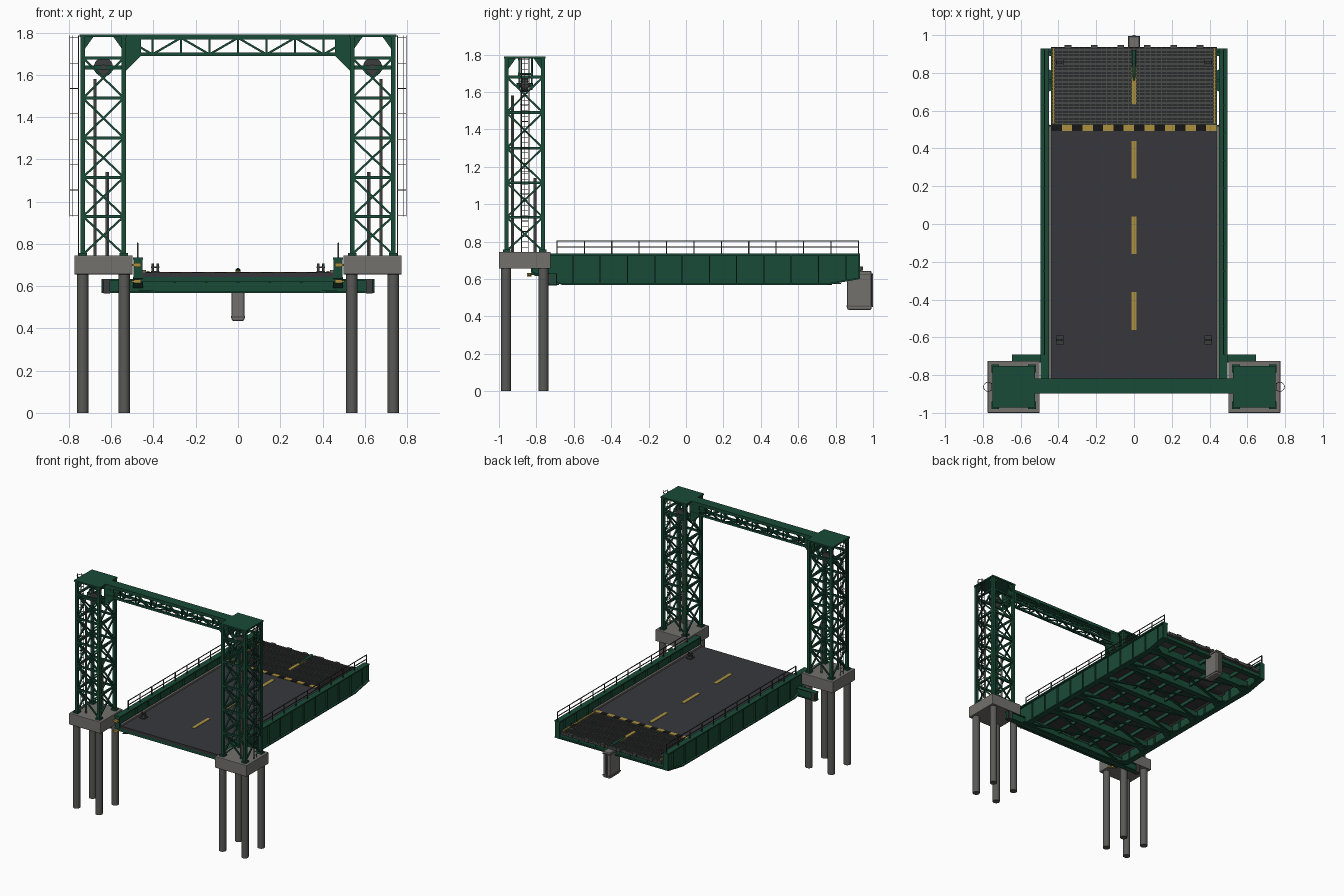
import bpy, bmesh, math
from mathutils import Vector, Matrix

def mat(name, c):
    m = bpy.data.materials.new(name)
    m.diffuse_color = (*c, 1)
    return m

GREEN = mat("green_paint", (0.010, 0.070, 0.040))
ASPHALT = mat("asphalt", (0.038, 0.039, 0.045))
GRATE = mat("grating_steel", (0.065, 0.067, 0.067))
STEEL = mat("dark_steel", (0.045, 0.047, 0.047))
YELLOW = mat("yellow_paint", (0.40, 0.28, 0.05))
BLACK = mat("black_paint", (0.008, 0.008, 0.008))
CONC = mat("concrete", (0.17, 0.165, 0.155))
PILE = mat("pile", (0.10, 0.10, 0.095))

def box(bm, x0, x1, y0, y1, z0, z1):
    M = Matrix.Translation(((x0+x1)/2, (y0+y1)/2, (z0+z1)/2)) @ Matrix.Diagonal((abs(x1-x0), abs(y1-y0), abs(z1-z0), 1))
    return bmesh.ops.create_cube(bm, size=1, matrix=M)["verts"]

def bar(bm, p, q, w, h=None):
    p, q = Vector(p), Vector(q)
    d = q - p
    M = Matrix.Translation((p+q)/2) @ d.to_track_quat('Z', 'Y').to_matrix().to_4x4() @ Matrix.Diagonal((w, h or w, d.length, 1))
    bmesh.ops.create_cube(bm, size=1, matrix=M)

def cyl(bm, p, q, r, n=16, r2=None):
    p, q = Vector(p), Vector(q)
    d = q - p
    M = Matrix.Translation((p+q)/2) @ d.to_track_quat('Z', 'Y').to_matrix().to_4x4()
    bmesh.ops.create_cone(bm, cap_ends=True, segments=n, radius1=r, radius2=r if r2 is None else r2, depth=d.length, matrix=M)

def prism(bm, pts, d):
    f = bm.faces.new([bm.verts.new(p) for p in pts])
    e = bmesh.ops.extrude_face_region(bm, geom=[f])["geom"]
    bmesh.ops.translate(bm, vec=d, verts=[v for v in e if isinstance(v, bmesh.types.BMVert)])

def done(bm, name, m, smooth=False, bevel=0):
    bmesh.ops.recalc_face_normals(bm, faces=bm.faces)
    me = bpy.data.meshes.new(name)
    bm.to_mesh(me)
    bm.free()
    me.materials.append(m)
    o = bpy.data.objects.new(name, me)
    bpy.context.collection.objects.link(o)
    if bevel:
        b = o.modifiers.new("bevel", 'BEVEL')
        b.width, b.segments = bevel, 2
    if smooth:
        bpy.context.view_layer.objects.active = o
        o.select_set(True)
        bpy.ops.object.shade_smooth_by_angle()
        o.select_set(False)

TX, TY, H = 0.637, -0.862, 0.097
LEVELS = [0.75, 0.93, 1.115, 1.30, 1.49, 1.68]

for s, side in ((-1, "left"), (1, "right")):
    cx = s*TX
    # foundation: piles and cap
    bm = bmesh.new()
    for i in (-1, 1):
        for j in (-1, 1):
            cyl(bm, (cx+i*0.098, TY+j*0.1, 0), (cx+i*0.098, TY+j*0.1, 0.66), 0.027)
    done(bm, side+"_piles", PILE, True)
    bm = bmesh.new()
    box(bm, cx-0.138, cx+0.138, TY-0.138, TY+0.138, 0.655, 0.745)
    done(bm, side+"_pile_cap", CONC, bevel=0.004)
    # lattice tower
    bm = bmesh.new()
    for i in (-1, 1):
        for j in (-1, 1):
            x, y = cx+i*H, TY+j*H
            box(bm, x-0.011, x+0.011, y-0.011, y+0.011, 0.745, 1.785)
            box(bm, x-0.02, x+0.02, y-0.02, y+0.02, 0.745, 0.757)
            prism(bm, [(x, y, 1.78), (x-i*0.05, y, 1.78), (x, y, 1.71)], (0, -j*0.008, 0))
            prism(bm, [(x, y, 1.78), (x, y-j*0.05, 1.78), (x, y, 1.71)], (-i*0.008, 0, 0))
    for dx, dy in ((1, 0), (-1, 0), (0, 1), (0, -1)):
        def pt(t, z):
            return (cx+dx*H+dy*t*H, TY+dy*H+dx*t*H, z)
        for z in LEVELS[1:]:
            bar(bm, pt(-1, z), pt(1, z), 0.014)
        for a, b in zip(LEVELS, LEVELS[1:]):
            bar(bm, pt(-1, a), pt(1, b), 0.010)
            bar(bm, pt(1, a), pt(-1, b), 0.010)
    box(bm, cx-0.112, cx+0.112, TY-0.11, TY+0.11, 1.778, 1.79)
    for dy in (-0.035, 0.035):
        box(bm, cx-H, cx+H, TY+dy-0.006, TY+dy+0.006, 1.625, 1.645)
    done(bm, side+"_lattice_tower", GREEN)
    # rope sheave, axle, guide tubes
    bm = bmesh.new()
    for dy in (-0.018, 0.012):
        cyl(bm, (cx, TY+dy, 1.637), (cx, TY+dy+0.008, 1.637), 0.045, 24)
    cyl(bm, (cx, TY-0.012, 1.637), (cx, TY+0.014, 1.637), 0.037, 24)
    cyl(bm, (cx, TY-0.045, 1.637), (cx, TY+0.045, 1.637), 0.012)
    done(bm, side+"_sheave", STEEL, True)
    bm = bmesh.new()
    cyl(bm, (s*0.677, TY-0.065, 0.745), (s*0.677, TY-0.065, 1.58), 0.008, 12)
    cyl(bm, (s*0.618, TY+0.055, 0.745), (s*0.618, TY+0.055, 1.14), 0.008, 12)
    done(bm, side+"_guide_tubes", PILE, True)
    # ladder with safety cage
    bm = bmesh.new()
    lx = s*0.755
    for dy in (-0.018, 0.018):
        bar(bm, (lx, TY+dy, 0.745), (lx, TY+dy, 1.785), 0.004)
    for k in range(36):
        bar(bm, (lx, TY-0.018, 0.77+k*0.028), (lx, TY+0.018, 0.77+k*0.028), 0.003)
    arc = [(s*(0.772+0.025*math.cos(a)), TY+0.025*math.sin(a)) for a in [math.pi*(-0.75+k*0.1875) for k in range(9)]]
    for k in range(8):
        z = 0.935+k*0.12
        for p, q in zip(arc, arc[1:]):
            bar(bm, (*p, z), (*q, z), 0.003)
    for k in (2, 4, 6):
        bar(bm, (*arc[k], 0.93), (*arc[k], 1.785), 0.003)
    done(bm, side+"_ladder", STEEL)

    # main plate girder with flanges and stiffeners
    prof = [(-0.83, 0.635), (-0.66, 0.567), (0.75, 0.567), (0.93, 0.60)]
    bm = bmesh.new()
    prism(bm, [(s*0.468, y, z) for y, z in prof + [(0.93, 0.73), (-0.83, 0.73)]], (s*0.012, 0, 0))
    box(bm, s*0.45, s*0.496, -0.83, 0.93, 0.726, 0.736)
    for (y0, z0), (y1, z1) in zip(prof, prof[1:]):
        prism(bm, [(s*0.45, y0, z0), (s*0.45, y1, z1), (s*0.45, y1, z1+0.009), (s*0.45, y0, z0+0.009)], (s*0.046, 0, 0))
    for k in range(11):
        y = -0.605+k*0.146
        box(bm, s*0.456, s*0.49, y-0.003, y+0.003, 0.572 if k < 10 else 0.59, 0.73)
    for y in (-0.826, 0.926):
        box(bm, s*0.452, s*0.494, y-0.004, y+0.004, 0.636 if y < 0 else 0.6, 0.73)
    done(bm, side+"_main_girder", GREEN)
    # railing
    bm = bmesh.new()
    for k in range(12):
        y = -0.69+k*0.1465
        bar(bm, (s*0.475, y, 0.735), (s*0.475, y, 0.805), 0.006)
    for z in (0.803, 0.77):
        bar(bm, (s*0.475, -0.69, z), (s*0.475, 0.925, z), 0.005)
    done(bm, side+"_railing", STEEL)
    # kerb
    bm = bmesh.new()
    box(bm, s*0.436, s*0.453, -0.82, 0.52, 0.64, 0.677)
    done(bm, side+"_kerb", CONC)
    # guide shoes at the tower end
    bm = bmesh.new()
    for z in (0.70, 0.622):
        box(bm, s*0.458, s*0.492, -0.85, -0.825, z-0.009, z+0.009)
        box(bm, s*0.49, s*0.503, -0.845, -0.83, z-0.005, z+0.005)
    done(bm, side+"_guide_shoes", YELLOW, bevel=0.002)
    # mooring bitts
    bm = bmesh.new()
    for y in (-0.615, 0.855):
        box(bm, s*0.372, s*0.412, y-0.024, y+0.024, 0.662, 0.672)
        for dx in (-0.012, 0.012):
            cyl(bm, (s*0.392+dx, y, 0.67), (s*0.392+dx, y, 0.708), 0.006, 12)
        box(bm, s*0.392-0.02, s*0.392+0.02, y-0.005, y+0.005, 0.686, 0.694)
    done(bm, side+"_bitts", STEEL)
    # edge line on the grating
    bm = bmesh.new()
    box(bm, s*0.42, s*0.432, 0.53, 0.93, 0.66, 0.672)
    done(bm, side+"_edge_line", YELLOW)
    # lifting beam end block
    bm = bmesh.new()
    box(bm, s*0.605, s*0.638, -0.735, -0.69, 0.565, 0.632)
    done(bm, side+"_lift_block", STEEL, bevel=0.004)

# portal truss between the towers
bm = bmesh.new()
box(bm, -0.54, 0.54, -0.897, -0.818, 1.78, 1.79)
xs = [-0.54+k*0.135 for k in range(9)]
for y in (-0.891, -0.824):
    for z in (1.775, 1.697):
        box(bm, -0.54, 0.54, y-0.006, y+0.006, z-0.008, z+0.008)
    for k, x in enumerate(xs):
        bar(bm, (x, y, 1.697), (x, y, 1.775), 0.008)
        if k < 8:
            a, b = (1.697, 1.775) if k % 2 else (1.775, 1.697)
            bar(bm, (x, y, a), (xs[k+1], y, b), 0.010)
    for s in (-1, 1):
        prism(bm, [(s*0.54, y-0.004, 1.785), (s*0.46, y-0.004, 1.785), (s*0.46, y-0.004, 1.69), (s*0.54, y-0.004, 1.61)], (0, 0.008, 0))
for k, x in enumerate(xs):
    box(bm, x-0.004, x+0.004, -0.891, -0.824, 1.690, 1.700)
    if k < 8:
        bar(bm, (x, -0.891 if k % 2 else -0.824, 1.695), (xs[k+1], -0.824 if k % 2 else -0.891, 1.695), 0.008)
done(bm, "portal_truss", GREEN)

# floor beams, stringers, lateral bracing, lifting beam
bm = bmesh.new()
ys = [-0.70+k*0.292 for k in range(6)]
for y in ys + [0.91]:
    z = 0.569 if y < 0.8 else 0.60
    box(bm, -0.47, 0.47, y-0.005, y+0.005, z, 0.645)
    box(bm, -0.47, 0.47, y-0.02, y+0.02, z, z+0.008)
for x in (-0.3, -0.15, 0, 0.15, 0.3):
    box(bm, x-0.006, x+0.006, -0.81, 0.92, 0.615, 0.645)
for a, b in zip(ys, ys[1:]):
    bar(bm, (-0.46, a, 0.582), (0.46, b, 0.582), 0.02, 0.008)
    bar(bm, (0.46, a, 0.59), (-0.46, b, 0.59), 0.02, 0.008)
for y in ys:
    for s in (-1, 1):
        prism(bm, [(s*0.47, y-0.07, 0.574), (s*0.47, y+0.07, 0.574), (s*0.39, y+0.025, 0.574), (s*0.39, y-0.025, 0.574)], (0, 0, 0.005))
box(bm, -0.47, 0.47, -0.825, -0.805, 0.62, 0.645)
box(bm, -0.645, 0.645, -0.722, -0.70, 0.572, 0.63)
for z in (0.568, 0.626):
    box(bm, -0.645, 0.645, -0.732, -0.692, z, z+0.007)
done(bm, "floor_framing", GREEN)

# road deck
bm = bmesh.new()
box(bm, -0.45, 0.45, -0.825, 0.525, 0.643, 0.664)
done(bm, "road_deck", ASPHALT)

# grated end section with joint teeth
bm = bmesh.new()
box(bm, -0.44, 0.44, 0.525, 0.938, 0.643, 0.658)
for k in range(22):
    y = 0.538+k*0.0187
    box(bm, -0.44, 0.44, y-0.004, y+0.004, 0.655, 0.668)
for k in range(31):
    x = -0.435+k*0.029
    box(bm, x-0.002, x+0.002, 0.525, 0.938, 0.655, 0.665)
for k in range(-2, 4):
    x = -0.07+k*0.14
    box(bm, x-0.018, x+0.018, 0.93, 0.947, 0.645, 0.668)
done(bm, "grated_end_deck", GRATE)

# lane dashes and hazard band
bm = bmesh.new()
for y in (-0.56, -0.16, 0.24):
    box(bm, -0.013, 0.013, y, y+0.2, 0.66, 0.667)
box(bm, -0.013, 0.013, 0.635, 0.835, 0.66, 0.671)
done(bm, "lane_dashes", YELLOW)
for off, name, m in ((0, "hazard_black", BLACK), (1, "hazard_yellow", YELLOW)):
    bm = bmesh.new()
    for k in range(off, 16, 2):
        box(bm, -0.436+k*0.0545, -0.436+(k+1)*0.0545, 0.493, 0.527, 0.66, 0.668)
    done(bm, name, m)

# centre lock: tapered lever on deck and housing under the nose
bm = bmesh.new()
cyl(bm, (0, 0.92, 0.674), (0, 0.76, 0.674), 0.012, 12, 0.006)
done(bm, "lock_lever", GREEN, True)
bm = bmesh.new()
box(bm, -0.03, 0.03, 0.862, 0.992, 0.435, 0.643)
done(bm, "lock_housing", CONC, bevel=0.008)
bm = bmesh.new()
box(bm, -0.008, 0.008, 0.98, 1.0, 0.45, 0.63)
for z in (0.45, 0.62):
    box(bm, -0.033, 0.033, 0.858, 0.996, z, z+0.008)
done(bm, "lock_housing_straps", PILE)
